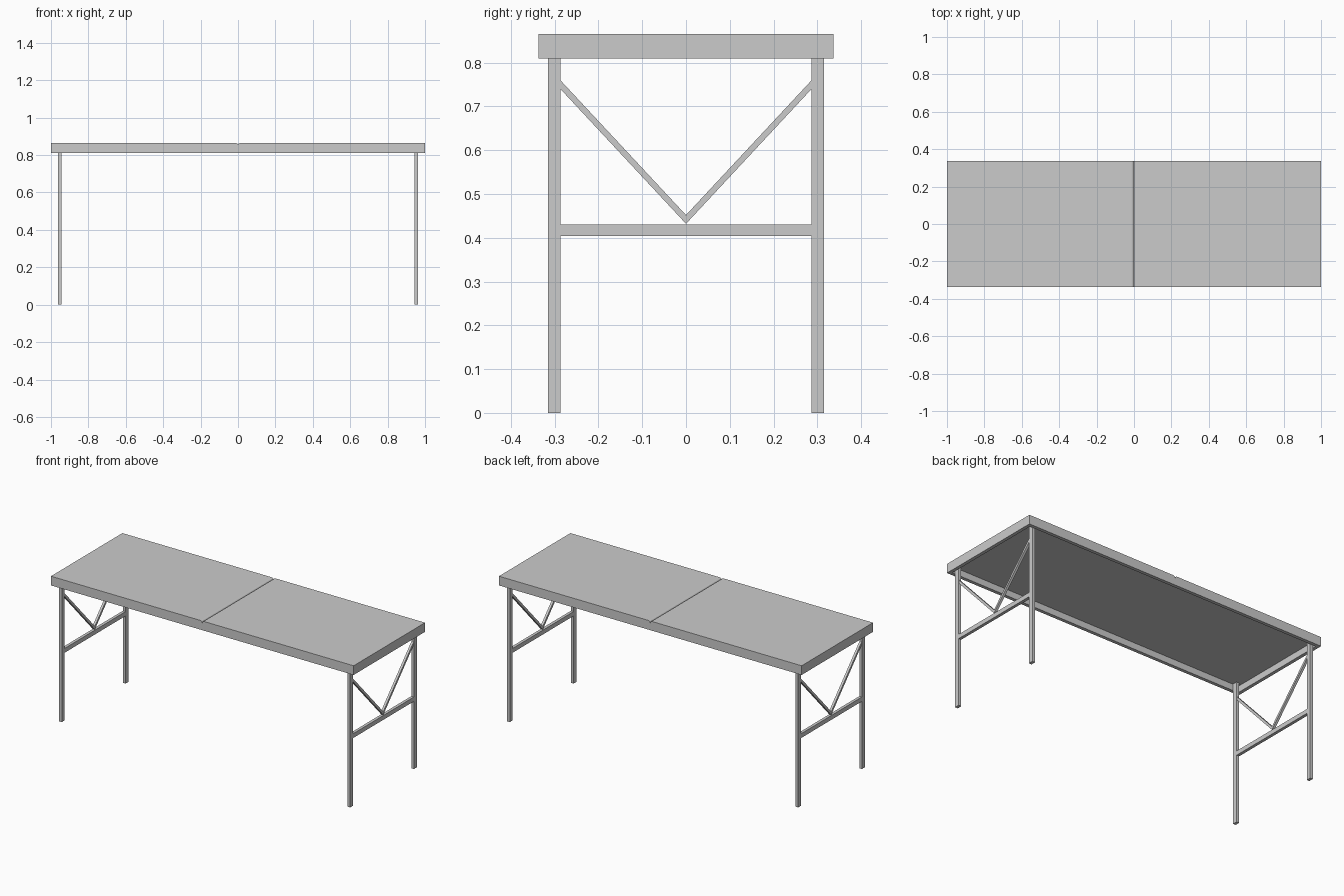
import bpy, bmesh, math
from mathutils import Vector

if "Cube" in bpy.data.objects:
    bpy.data.objects.remove(bpy.data.objects["Cube"])

grey = bpy.data.materials.new("light grey")
grey.diffuse_color = (0.6, 0.6, 0.6, 1)
grey.use_nodes = True
grey.node_tree.nodes["Principled BSDF"].inputs["Base Color"].default_value = grey.diffuse_color

TOP, RIM_Z = 0.865, 0.81      # table surface, bottom of rim
HALF_W, RIM, PANEL = 0.337, 0.02, 0.017
LEG_X, LEG_Y = 0.953, 0.301


def finish(bm, name):
    bmesh.ops.recalc_face_normals(bm, faces=bm.faces)
    mesh = bpy.data.meshes.new(name)
    bm.to_mesh(mesh)
    bm.free()
    mesh.materials.append(grey)
    ob = bpy.data.objects.new(name, mesh)
    bpy.context.collection.objects.link(ob)
    return ob


def box(name, lo, hi):
    bm = bmesh.new()
    bmesh.ops.create_cube(bm, size=1)
    for v in bm.verts:
        v.co = Vector([hi[i] if v.co[i] > 0 else lo[i] for i in range(3)])
    return finish(bm, name)


def side_profile(name, pts, axis, a, b):
    """Extrude a closed outline along x or y between a and b."""
    bm = bmesh.new()
    place = (lambda p, t: (t, p[0], p[1])) if axis == "x" else (lambda p, t: (p[0], t, p[1]))
    face = bm.faces.new([bm.verts.new(place(p, a)) for p in pts])
    ext = bmesh.ops.extrude_face_region(bm, geom=[face])
    move = Vector((b - a, 0, 0) if axis == "x" else (0, b - a, 0))
    bmesh.ops.translate(bm, vec=move, verts=[g for g in ext["geom"] if isinstance(g, bmesh.types.BMVert)])
    return finish(bm, name)


for s, side in ((-1, "left"), (1, "right")):
    # Panel half, its edge at the fold rounded over
    r = 0.013
    arc = [(s * (r - r * math.cos(t)), TOP - r + r * math.sin(t))
           for t in (i * math.pi / 8 for i in range(5))]
    z = TOP - PANEL
    side_profile(f"{side}_panel", [(0, z)] + arc + [(s, TOP), (s, z)], "y", -HALF_W, HALF_W)

    # Hollow underside framed by a thin rim
    for t, end in ((-1, "front"), (1, "back")):
        ys = sorted((t * HALF_W, t * (HALF_W - RIM)))
        xs = sorted((0, s))
        box(f"{side}_{end}_rim", (xs[0], ys[0], RIM_Z), (xs[1], ys[1], z))
    xs = sorted((s, s * (1 - RIM)))
    box(f"{side}_end_rim", (xs[0], -HALF_W + RIM, RIM_Z), (xs[1], HALF_W - RIM, z))

    # Leg frame: two posts, a crossbar and a V brace
    x0, x1 = s * LEG_X - 0.009, s * LEG_X + 0.009
    for t, end in ((-1, "front"), (1, "back")):
        box(f"{side}_{end}_leg", (x0, t * LEG_Y - 0.014, 0), (x1, t * LEG_Y + 0.014, z))
    inner = LEG_Y - 0.014
    box(f"{side}_crossbar", (x0, -inner, 0.404), (x1, inner, 0.43))
    side_profile(f"{side}_v_brace",
                 [(-inner, 0.74), (0, 0.432), (inner, 0.74), (inner, 0.76), (0, 0.452), (-inner, 0.76)],
                 "x", s * LEG_X - 0.007, s * LEG_X + 0.007)
